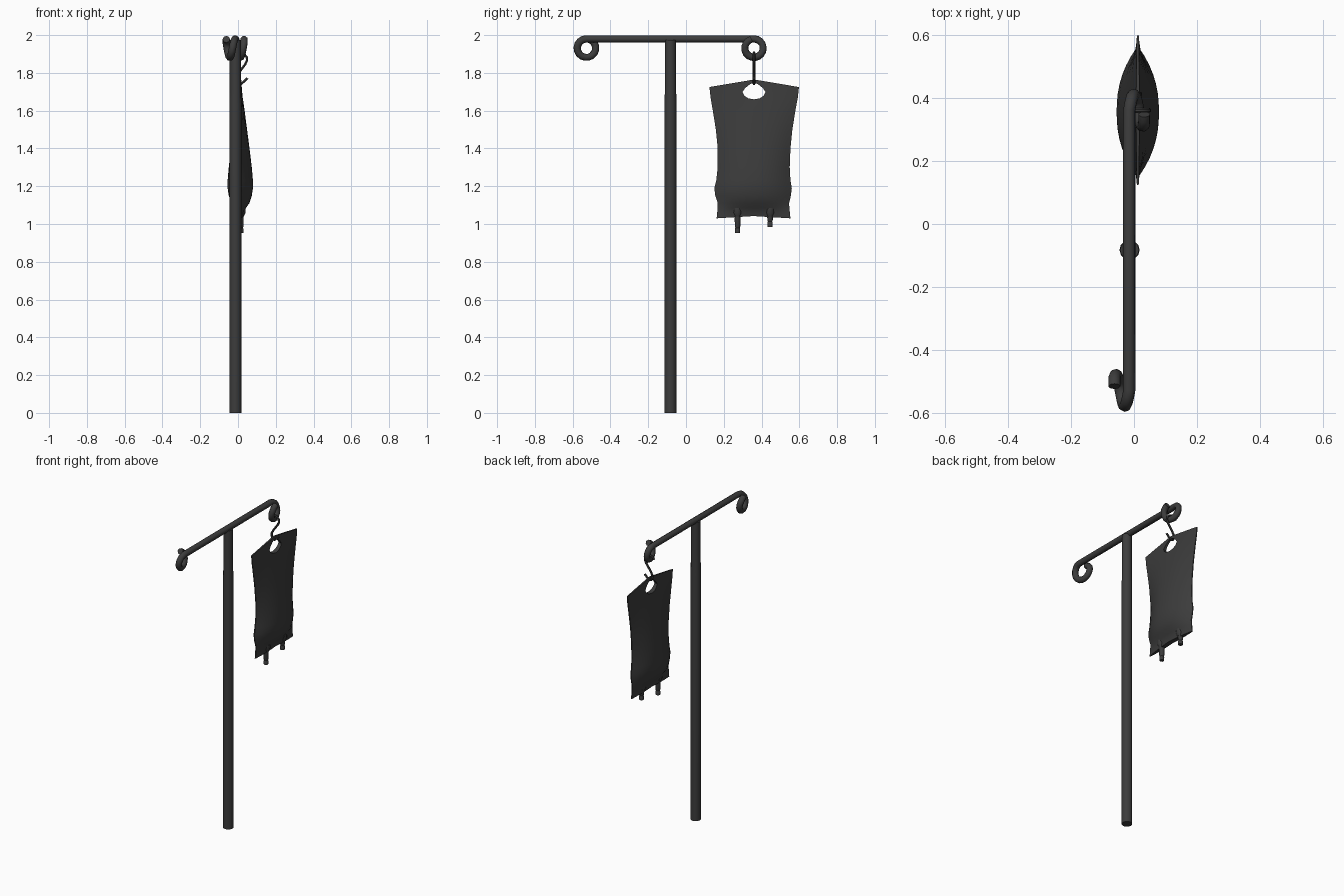
import bpy, bmesh
from math import sin, cos, pi, radians

if "Cube" in bpy.data.objects:
    bpy.data.objects.remove(bpy.data.objects["Cube"])

dark = bpy.data.materials.new("dark_grey")
dark.diffuse_color = (0.045, 0.045, 0.045, 1)
dark.use_nodes = True
dark.node_tree.nodes["Principled BSDF"].inputs["Base Color"].default_value = dark.diffuse_color


def finish(ob, angle=40):
    bpy.ops.object.select_all(action='DESELECT')
    ob.select_set(True)
    bpy.context.view_layer.objects.active = ob
    ob.data.materials.clear()
    ob.data.materials.append(dark)
    bpy.ops.object.shade_smooth_by_angle(angle=radians(angle))


def mesh_object(name, bm):
    bmesh.ops.recalc_face_normals(bm, faces=bm.faces)
    me = bpy.data.meshes.new(name)
    bm.to_mesh(me)
    bm.free()
    ob = bpy.data.objects.new(name, me)
    bpy.context.collection.objects.link(ob)
    return ob


def tube(name, pts, radius, res=2):
    cu = bpy.data.curves.new(name, 'CURVE')
    cu.dimensions = '3D'
    cu.bevel_depth, cu.bevel_resolution, cu.use_fill_caps = radius, res, True
    sp = cu.splines.new('POLY')
    sp.points.add(len(pts) - 1)
    for p, co in zip(sp.points, pts):
        p.co = (*co, 1)
    ob = bpy.data.objects.new(name, cu)
    bpy.context.collection.objects.link(ob)
    bpy.ops.object.select_all(action='DESELECT')
    ob.select_set(True)
    bpy.context.view_layer.objects.active = ob
    bpy.ops.object.convert(target='MESH')
    finish(bpy.context.object, 50)


def turned(name, x, y, profile, sides):
    # Solid of revolution from (z, radius) pairs
    bm = bmesh.new()
    rings = [[bm.verts.new((x + r * cos(2 * pi * i / sides), y + r * sin(2 * pi * i / sides), z))
              for i in range(sides)] for z, r in profile]
    for a, b in zip(rings, rings[1:]):
        for i in range(sides):
            j = (i + 1) % sides
            bm.faces.new((a[i], a[j], b[j], b[i]))
    bm.faces.new(rings[0])
    bm.faces.new(rings[-1])
    finish(mesh_object(name, bm))


# Pole
turned("pole", -0.014, -0.082, [(0, 0.032), (1.64, 0.032), (1.7, 0.03), (1.975, 0.03)], 12)


# Crossbar with a curl at each end, offset to opposite sides
def curl(y, side):
    n = 16
    return [(-0.015 + side * 0.047 * min(1, 1.15 * i / n),
             y + side * 0.049 * sin(radians(345) * i / n),
             1.931 + 0.049 * cos(radians(345) * i / n)) for i in range(n + 1)]


tube("crossbar", curl(-0.527, -1)[::-1] + curl(0.36, 1), 0.0195)

# S-shaped hook
hook = [(-0.018, 1.885), (-0.012, 1.9), (0.008, 1.908), (0.03, 1.902), (0.046, 1.885),
        (0.048, 1.866), (0.038, 1.845), (0.008, 1.805), (-0.004, 1.782), (-0.006, 1.762),
        (0.002, 1.745), (0.016, 1.741), (0.034, 1.756), (0.05, 1.773)]
tube("hook", [(x, 0.36, z) for x, z in hook], 0.007, 1)

# Skin bag: rows of (z, left y, right y, half depth)
rows = [(1.03, 0.162, 0.553, 0.012), (1.06, 0.165, 0.55, 0.016), (1.085, 0.168, 0.547, 0.027),
        (1.11, 0.168, 0.546, 0.045), (1.15, 0.155, 0.555, 0.058), (1.19, 0.15, 0.56, 0.064),
        (1.23, 0.16, 0.553, 0.064), (1.3, 0.168, 0.549, 0.058), (1.4, 0.168, 0.553, 0.046),
        (1.5, 0.158, 0.563, 0.033), (1.6, 0.142, 0.579, 0.02), (1.67, 0.13, 0.592, 0.01),
        (1.725, 0.124, 0.598, 0.002)]
cols = 14
us = [2 * i / cols - 1 for i in range(cols + 1)]
bm = bmesh.new()
rings = []
for k, (z, l, r, d) in enumerate(rows):
    def side(s):
        out = []
        for u in us:
            lift = (1 - abs(u)) * (0.04 if k == len(rows) - 1 else 0.012 if k == 0 else 0)
            out.append(bm.verts.new((0.012 + s * (0.003 + d * (1 - abs(u) ** 2.3)),
                                     (l + r) / 2 + u * (r - l) / 2, z + lift)))
        return out
    rings.append(side(1) + side(-1)[::-1])
n = 2 * (cols + 1)
for a, b in zip(rings, rings[1:]):
    for i in range(n):
        j = (i + 1) % n
        bm.faces.new((a[i], a[j], b[j], b[i]))
for ring in (rings[0], rings[-1]):
    for i in range(cols):
        bm.faces.new((ring[i], ring[i + 1], ring[n - 2 - i], ring[n - 1 - i]))
bag = mesh_object("skin_bag", bm)

# Hanging hole cut through the top of the bag
half = [(0, 1.66), (0.03, 1.665), (0.052, 1.68), (0.061, 1.698), (0.05, 1.716),
        (0.03, 1.734), (0.013, 1.745)]
outline = half + [(-y, z) for y, z in half[:0:-1]]
bm = bmesh.new()
face = bm.faces.new([bm.verts.new((-0.15, 0.36 + y, z)) for y, z in outline])
ext = bmesh.ops.extrude_face_region(bm, geom=[face])
for v in ext["geom"]:
    if isinstance(v, bmesh.types.BMVert):
        v.co.x = 0.15
cutter = mesh_object("hole_cutter", bm)
cutter.hide_render = True
bpy.context.view_layer.objects.active = bag
mod = bag.modifiers.new("hole", 'BOOLEAN')
mod.operation, mod.object, mod.solver = 'DIFFERENCE', cutter, 'EXACT'
bpy.ops.object.modifier_apply(modifier="hole")
bpy.data.objects.remove(cutter)
finish(bag)

# Two spouts at the bottom, with a wider collar at the tip
for name, y, z in (("left_spout", 0.273, 0.952), ("right_spout", 0.445, 0.985)):
    turned(name, 0.014, y, [(z, 0.014), (z + 0.022, 0.015), (z + 0.027, 0.012),
                            (z + 0.035, 0.015), (1.06, 0.017), (1.085, 0.019)], 10)
    # Raised root where the spout meets the bag
    turned(name + "_root", 0.014, y, [(1.04, 0.017), (1.06, 0.026), (1.085, 0.026)], 10)
